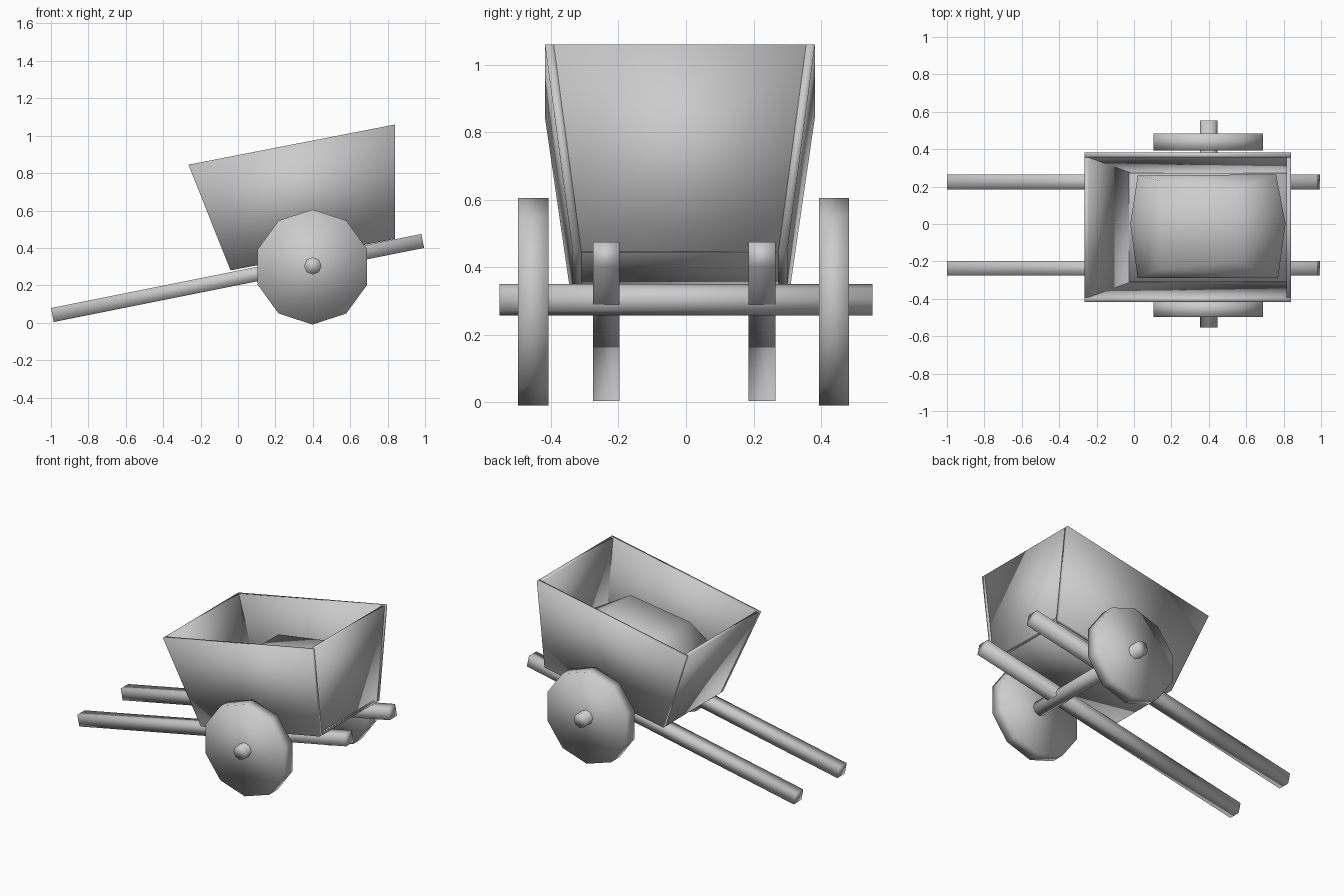
import bpy, bmesh, math
from mathutils import Vector, Matrix

if "Cube" in bpy.data.objects:
    bpy.data.objects.remove(bpy.data.objects["Cube"])

grey = bpy.data.materials.new("plain grey")
grey.diffuse_color = (0.6, 0.6, 0.6, 1)
grey.use_nodes = True
grey.node_tree.nodes["Principled BSDF"].inputs["Base Color"].default_value = grey.diffuse_color


def finish(name, bm):
    """Turn a bmesh into a smooth-shaded grey object."""
    bmesh.ops.recalc_face_normals(bm, faces=bm.faces)
    for f in bm.faces:
        f.smooth = True
    mesh = bpy.data.meshes.new(name)
    bm.to_mesh(mesh)
    bm.free()
    mesh.materials.append(grey)
    ob = bpy.data.objects.new(name, mesh)
    bpy.context.collection.objects.link(ob)
    return ob


def plank(name, face_a, face_b):
    """Board spanned between two matching four-cornered faces."""
    bm = bmesh.new()
    a = [bm.verts.new(p) for p in face_a]
    b = [bm.verts.new(p) for p in face_b]
    bm.faces.new(a)
    bm.faces.new(b[::-1])
    for i in range(4):
        j = (i + 1) % 4
        bm.faces.new((a[i], b[i], b[j], a[j]))
    return finish(name, bm)


def disc(name, sides, radius, y0, y1, x, z):
    """Cylinder lying along y."""
    bm = bmesh.new()
    mat = Matrix.Translation((x, (y0 + y1) / 2, z)) @ Matrix.Rotation(math.pi / 2, 4, 'X')
    bmesh.ops.create_cone(bm, cap_ends=True, segments=sides, radius1=radius,
                          radius2=radius, depth=y1 - y0, matrix=mat)
    return finish(name, bm)


# Wheels and axle
disc("wheel_front", 10, 0.3075, -0.497, -0.408, 0.398, 0.298)
disc("wheel_back", 10, 0.3075, 0.394, 0.483, 0.398, 0.298)
disc("axle", 8, 0.0465, -0.553, 0.553, 0.4, 0.304)

# Two long square poles, raised towards the right
start, end = Vector((-0.9925, 0, 0.0415)), Vector((0.9875, 0, 0.4375))
normal = Vector((-(end - start).z, 0, (end - start).x)).normalized() * 0.038
for name, y0, y1 in (("pole_front", -0.275, -0.197), ("pole_back", 0.185, 0.265)):
    ends = [[p + normal * s + Vector((0, y, 0))
             for s, y in ((-1, y0), (1, y0), (1, y1), (-1, y1))] for p in (start, end)]
    plank(name, *ends)

# Tapered tub: side profile corners are bottom-left, bottom-right, top-right, top-left
YC, T = -0.018, 0.026
profile = ((-0.04, 0.28), (0.84, 0.448), (0.84, 1.06), (-0.265, 0.845))
half = (0.318, 0.318, 0.40, 0.40)
for name, s in (("side_front", -1), ("side_back", 1)):
    outer = [(x, YC + s * h, z) for (x, z), h in zip(profile, half)]
    inner = [(x, YC + s * (h - T), z) for (x, z), h in zip(profile, half)]
    plank(name, outer, inner)

# End boards between the sides
for name, lo, hi, t in (("end_left", 0, 3, 0.022), ("end_right", 1, 2, -0.024)):
    faces = []
    for d in (0, t):
        faces.append([(profile[k][0] + d, YC + s * (half[k] - T), profile[k][1] + 0.2 * d)
                      for k, s in ((lo, -1), (lo, 1), (hi, 1), (hi, -1))])
    plank(name, *faces)

# Floor
floor = [[(x, YC + s * 0.292, z + d) for (x, z), s in
          ((profile[0], -1), (profile[0], 1), (profile[1], 1), (profile[1], -1))]
         for d in (0, 0.025)]
plank("floor", *floor)

# Heaped load: bulging middle ring, smaller crown, foot on the floor
ring = [(-0.02, 0.0, 0.60), (0.02, 0.26, 0.60), (0.76, 0.265, 0.67),
        (0.81, 0.0, 0.70), (0.77, -0.29, 0.67), (0.02, -0.29, 0.60)]
crown = [(0.14, 0.23, 0.73), (0.55, 0.19, 0.81), (0.55, -0.20, 0.82), (0.14, -0.24, 0.735)]
foot = [(0.04 + x * 0.9, y * 0.95, 0.30 + 0.19 * x) for x, y, z in ring]
bm = bmesh.new()
for p in ring + crown + foot:
    bm.verts.new(p)
bmesh.ops.convex_hull(bm, input=bm.verts)
finish("load", bm)
